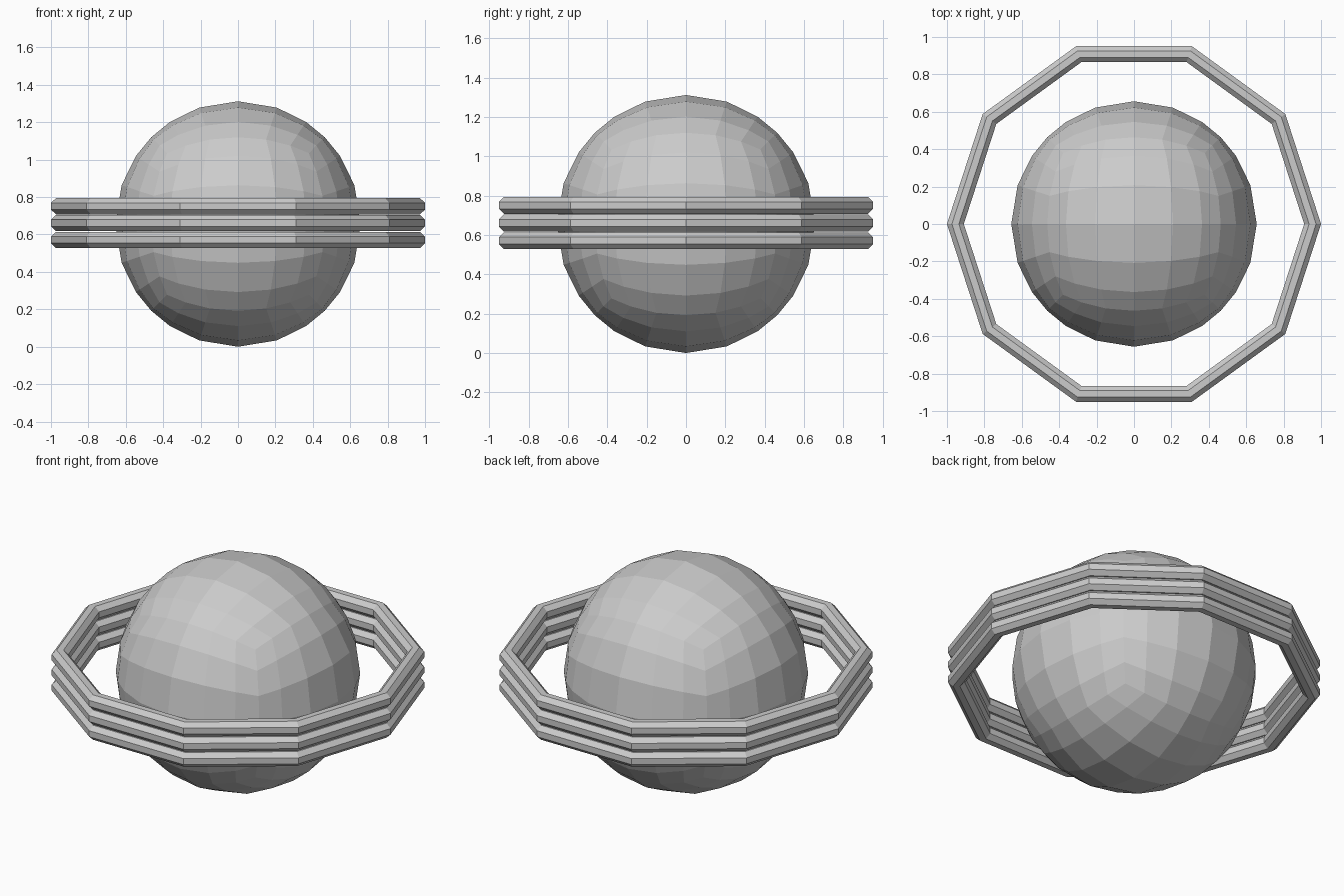
import bpy, bmesh
from math import pi, cos, sin
from mathutils import Vector

if "Cube" in bpy.data.objects:
    bpy.data.objects.remove(bpy.data.objects["Cube"])

R = 0.656  # globe radius


def finish(bm, name):
    bmesh.ops.recalc_face_normals(bm, faces=bm.faces)
    me = bpy.data.meshes.new(name)
    bm.to_mesh(me)
    bm.free()
    ob = bpy.data.objects.new(name, me)
    bpy.context.collection.objects.link(ob)
    return ob


# Globe: cube with six divisions per edge, pushed out to a sphere
bm = bmesh.new()
bmesh.ops.create_cube(bm, size=2)
bmesh.ops.subdivide_edges(bm, edges=bm.edges[:], cuts=5, use_grid_fill=True)
for v in bm.verts:
    v.co = v.co.normalized() * R + Vector((0, 0, R))
finish(bm, "globe")


# Rings: ten-sided hoops with an octagonal section
def hoop(name, z, mid=0.955, half_w=0.045, half_h=0.043, major=10, minor=8):
    bm = bmesh.new()
    k = 1 / cos(pi / minor)
    loops = []
    for i in range(major):
        a = 2 * pi * i / major
        loop = []
        for j in range(minor):
            b = 2 * pi * (j + 0.5) / minor
            r = mid + half_w * k * cos(b)
            loop.append(bm.verts.new((r * cos(a), r * sin(a), z + half_h * k * sin(b))))
        loops.append(loop)
    for i in range(major):
        p, q = loops[i], loops[(i + 1) % major]
        for j in range(minor):
            n = (j + 1) % minor
            bm.faces.new((p[j], q[j], q[n], p[n]))
    return finish(bm, name)


for name, dz in (("lower_ring", -0.09), ("middle_ring", 0), ("upper_ring", 0.09)):
    hoop(name, 0.661 + dz)
